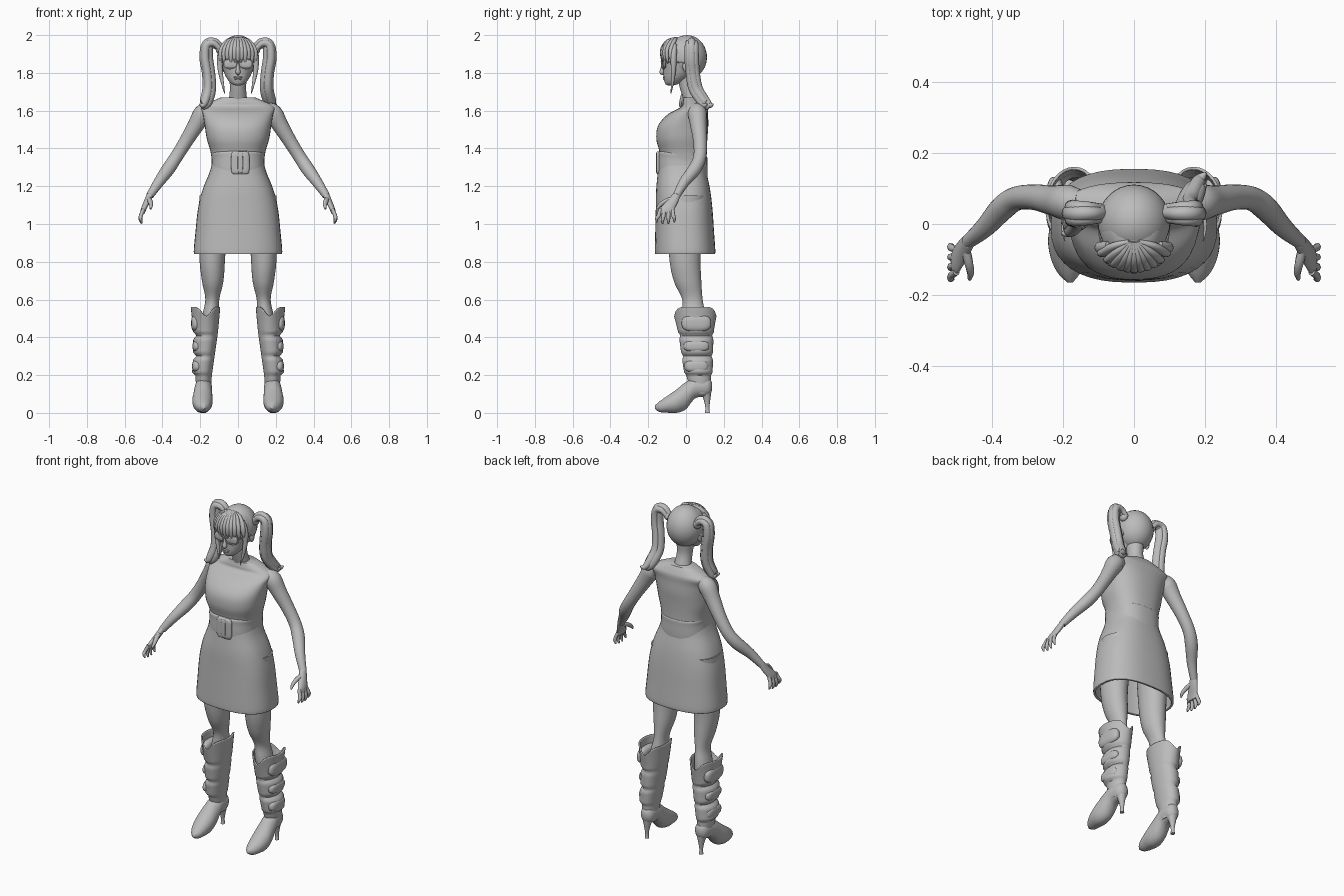
import bpy, bmesh, math
from mathutils import Vector

cube = bpy.data.objects.get("Cube")
if cube:
    bpy.data.objects.remove(cube, do_unlink=True)

grey = bpy.data.materials.new("plain_grey")
grey.use_nodes = True
grey.diffuse_color = (0.5, 0.5, 0.5, 1)
grey.node_tree.nodes["Principled BSDF"].inputs["Base Color"].default_value = grey.diffuse_color


def finish(name, bm, side=1, thickness=0):
    """Turn a bmesh into a smooth grey object, mirrored in x when side is -1."""
    for v in bm.verts:
        v.co.x *= side
        v.co.z = max(v.co.z, 0)
    bmesh.ops.recalc_face_normals(bm, faces=bm.faces)
    mesh = bpy.data.meshes.new(name)
    bm.to_mesh(mesh)
    bm.free()
    mesh.materials.append(grey)
    for poly in mesh.polygons:
        poly.use_smooth = True
    mesh.set_sharp_from_angle(angle=math.radians(50))
    obj = bpy.data.objects.new(name, mesh)
    bpy.context.scene.collection.objects.link(obj)
    if thickness:
        mod = obj.modifiers.new("cloth", "SOLIDIFY")
        mod.thickness = thickness
    return obj


def spline(keys, steps):
    """Catmull-Rom interpolation of equally long number tuples."""
    padded = [keys[0]] + list(keys) + [keys[-1]]
    out = []
    for k in range(len(keys) - 1):
        quad = list(zip(*padded[k:k + 4]))
        for s in range(steps):
            t = s / steps
            out.append([b + t / 2 * (c - a + t * (2 * a - 5 * b + 4 * c - d
                        + t * (3 * (b - c) + d - a))) for a, b, c, d in quad])
    return out + [list(keys[-1])]


def skin(name, rings, caps, side, thickness=0):
    bm = bmesh.new()
    loops = [[bm.verts.new(p) for p in ring] for ring in rings]
    count = len(loops[0])
    for low, high in zip(loops, loops[1:]):
        for i in range(count):
            j = (i + 1) % count
            bm.faces.new((low[i], low[j], high[j], high[i]))
    if caps:
        bm.faces.new(loops[0][::-1])
        bm.faces.new(loops[-1])
    return finish(name, bm, side, thickness)


def angles(count):
    return [math.tau * i / count for i in range(count)]


def loft(name, keys, power=2, steps=5, sides=32, axis="z", caps=True, side=1, warp=None, thickness=0):
    """Keys are x, y, z and two half widths; rings lie across the axis."""
    rings = []
    for x, y, z, a, b in spline(keys, steps):
        ring = []
        for ang in angles(sides):
            c, s = (math.copysign(abs(f) ** (2 / power), f) for f in (math.cos(ang), math.sin(ang)))
            p = Vector((x + a * c, y + b * s, z) if axis == "z" else (x + a * c, y, z + b * s))
            ring.append(warp(p, ang, x) if warp else p)
        rings.append(ring)
    return skin(name, rings, caps, side, thickness)


def tube(name, keys, flat=1, side=1, steps=5, sides=12):
    """Keys are x, y, z and radius; flat scales the depth."""
    pts = spline(keys, steps)
    rings = []
    for i, (x, y, z, r) in enumerate(pts):
        t = (Vector(pts[min(i + 1, len(pts) - 1)][:3]) - Vector(pts[max(i - 1, 0)][:3])).normalized()
        u = Vector((0, 1, 0))
        u = (u - t * u.dot(t)).normalized()
        v = t.cross(u)
        rings.append([Vector((x, y, z)) + (u * math.cos(g) * flat + v * math.sin(g)) * r for g in angles(sides)])
    return skin(name, rings, True, side)


def blob(name, loc, size, power=2, side=1):
    """Rounded solid; a higher power makes it boxier."""
    bm = bmesh.new()
    bmesh.ops.create_uvsphere(bm, u_segments=32, v_segments=20, radius=1)
    for v in bm.verts:
        n = sum(abs(c) ** power for c in v.co) ** (1 / power)
        v.co = [l + c / n * s for l, c, s in zip(loc, v.co, size)]
    return finish(name, bm, side)


# Dress: bodice, skirt, belt and buckle
loft("bodice", [(0, -.01, 1.3, .135, .12), (0, -.015, 1.38, .145, .125), (0, -.022, 1.45, .165, .135),
                (0, -.015, 1.52, .176, .133), (0, .01, 1.58, .186, .107), (0, .045, 1.62, .194, .072),
                (0, .045, 1.645, .15, .062), (0, .04, 1.67, .09, .052)], power=2.4, sides=40)
loft("skirt", [(0, -.02, 1.33, .135, .125), (0, -.02, 1.27, .152, .13), (0, -.015, 1.18, .188, .143),
               (0, -.01, 1.08, .212, .15), (0, -.007, .95, .226, .156), (0, -.005, .865, .234, .16),
               (0, -.005, .84, .233, .159)], power=2.5, sides=40, caps=False, thickness=.012)


def tilt(p, ang, x):
    return Vector((p.x, p.y, p.z - .1 * (p.y + .14)))


loft("belt", [(0, -.018, 1.26, .13, .122), (0, -.018, 1.268, .14, .13), (0, -.018, 1.3, .141, .132),
              (0, -.018, 1.35, .139, .131), (0, -.018, 1.38, .141, .13), (0, -.018, 1.387, .128, .118)],
     power=2.5, sides=40, warp=tilt)
blob("buckle", (.012, -.143, 1.324), (.048, .014, .06), power=7)
blob("buckle_tongue", (.012, -.152, 1.324), (.014, .008, .054), power=5)

# Head and face
loft("neck", [(0, .045, 1.62, .06, .045), (0, .028, 1.67, .047, .045), (0, .01, 1.73, .043, .045),
              (0, .005, 1.8, .05, .055)])
loft("head", [(0, -.082, 1.733, .012, .014), (0, -.074, 1.743, .035, .036), (0, -.053, 1.77, .058, .065),
              (0, -.03, 1.81, .077, .09), (0, -.016, 1.86, .09, .108), (0, -.01, 1.92, .093, .108),
              (0, -.005, 1.97, .065, .08), (0, 0, 1.99, .02, .025)])
blob("hair_cap", (0, .005, 1.883), (.102, .106, .117))
tube("nose", [(0, -.116, 1.855, .007), (0, -.124, 1.825, .01), (0, -.127, 1.803, .013), (0, -.116, 1.795, .006)])
blob("upper_lip", (0, -.115, 1.777), (.023, .008, .006))
blob("lower_lip", (0, -.113, 1.767), (.018, .008, .006))
tube("glasses_bridge", [(-.02, -.128, 1.857, .003), (0, -.131, 1.862, .003), (.02, -.128, 1.857, .003)])

# Fringe: a fan of tapered locks
for i in range(11):
    x = (i - 5) * .0185
    depth = -.122 * math.sqrt(1 - (x / .12) ** 2)
    drop = .012 * (i % 2)
    tube("fringe_lock", [(x * .15, -.05, 1.984, .008), (x * .6, depth * .8, 1.966, .014),
                         (x * .92, depth - .002, 1.925, .015), (x, depth - .004, 1.885, .012),
                         (x * 1.02, depth, 1.858 - drop, .002)], flat=.8)


def boot_folds(p, ang, x):
    """Swell the outer side between the creases and dip the rim front and back."""
    groove = min(abs(p.z - c) for c in (.195, .3, .41))
    outer = max(0, math.cos(ang) + .4)
    if p.z > .2:
        p.x += .013 * min(groove / .02, 1) * outer
        p.y += .008 * min(groove / .02, 1) * math.sin(ang)
    p.z -= max(0, p.z - .42) * .35 * abs(math.sin(ang)) ** 10
    return p


for side in (1, -1):
    # Ear, glasses and hair at the side of the head
    blob("ear", (.093, .0, 1.835), (.01, .018, .03), side=side)
    blob("lens", (.042, -.113, 1.848), (.033, .008, .024), power=2.4, side=side)
    rim = [(.042 + .035 * math.cos(g), -.119 + .01 * math.cos(g), 1.848 + .026 * math.sin(g), .0035)
           for g in angles(16)]
    tube("glasses_rim", rim + rim[:1], side=side, steps=2, sides=6)
    tube("glasses_arm", [(.077, -.105, 1.857, .003), (.094, -.05, 1.857, .003), (.1, .01, 1.85, .003)],
         side=side, sides=6)
    tube("face_lock", [(.07, -.06, 1.95, .012), (.092, -.066, 1.9, .017), (.095, -.066, 1.83, .014),
                       (.085, -.07, 1.76, .009), (.07, -.08, 1.69, .002)], side=side)
    # Pigtail, curling back on the left and forward on the right
    curl = 1 if side == 1 else -.45
    tail = [(.085, .03, 1.92, .018), (.12, .03, 1.955, .027), (.16, .03, 1.947, .033), (.168, .03, 1.88, .036),
            (.156, .036, 1.8, .035), (.152, .05, 1.72, .036), (.165, .085, 1.66, .035),
            (.18, .11, 1.63, .027), (.197, .128, 1.635, .006)]
    tail = [(x, .03 + (y - .03) * curl, z, r) for x, y, z, r in tail]
    tube("pigtail", tail, flat=.8, side=side, sides=16)
    for shift in (-1, 1):
        tube("pigtail_strand", [(x + .006, y + shift * .016, z, r * .62) for x, y, z, r in tail], side=side)
    blob("hair_tie", (.098, .03, 1.925), (.02, .026, .026), side=side)

    # Arm and hand
    tube("arm", [(.15, .06, 1.605, .038), (.185, .06, 1.585, .05), (.225, .066, 1.52, .043),
                 (.28, .075, 1.43, .036), (.33, .072, 1.35, .034), (.37, .045, 1.29, .035),
                 (.42, -.01, 1.22, .028), (.467, -.05, 1.15, .02)], side=side, sides=20)
    loft("palm", [(.462, -.045, 1.165, .018, .02), (.481, -.072, 1.12, .018, .032),
                  (.499, -.1, 1.08, .015, .04), (.505, -.106, 1.055, .011, .036)], side=side, sides=16)
    for f in range(4):
        base, tip = -.135 + f * .021, -.155 + f * .031
        low = .997 + .008 * abs(f - 1.5)
        tube("finger", [(.5, base, 1.08, .01), (.514, (base + tip) / 2, 1.045, .0105),
                        (.516, tip, low + .02, .009), (.509, tip, low, .004)], side=side, sides=8)
    tube("thumb", [(.474, -.07, 1.135, .013), (.465, -.11, 1.12, .013), (.46, -.138, 1.1, .01),
                   (.463, -.156, 1.08, .005)], side=side, sides=8)

    # Leg
    loft("leg", [(.125, 0, 1.15, .08, .1), (.136, -.006, .84, .069, .084), (.134, .008, .7, .057, .073),
                 (.136, .034, .6, .037, .054), (.147, .043, .5, .044, .06), (.17, .06, .3, .035, .04)], side=side)

    # Boot: shaft with puffed folds, pointed foot and slim heel
    loft("boot_shaft", [(.18, .08, .1, .036, .045), (.182, .068, .19, .043, .064), (.172, .06, .3, .048, .075),
                        (.163, .053, .43, .057, .086), (.163, .049, .56, .069, .104)],
         steps=12, caps=False, side=side, warp=boot_folds, thickness=.008)
    for x, z, half, height in ((.222, .475, .078, .045), (.215, .353, .068, .03), (.217, .247, .064, .032)):
        blob("boot_puff", (x, .055, z), (.026, half, height), power=2.8, side=side)
    loft("boot_foot", [(.18, .138, .14, .015, .022), (.18, .115, .138, .038, .05), (.183, .05, .133, .045, .055),
                       (.186, 0, .092, .05, .072), (.188, -.05, .062, .054, .062), (.187, -.1, .045, .046, .044),
                       (.183, -.14, .033, .03, .028), (.18, -.165, .03, .007, .009)], axis="y", side=side)
    loft("boot_heel", [(.18, .113, 0, .012, .013), (.18, .113, .03, .01, .011), (.18, .11, .08, .02, .02),
                       (.18, .1, .125, .035, .036)], side=side, sides=16)
